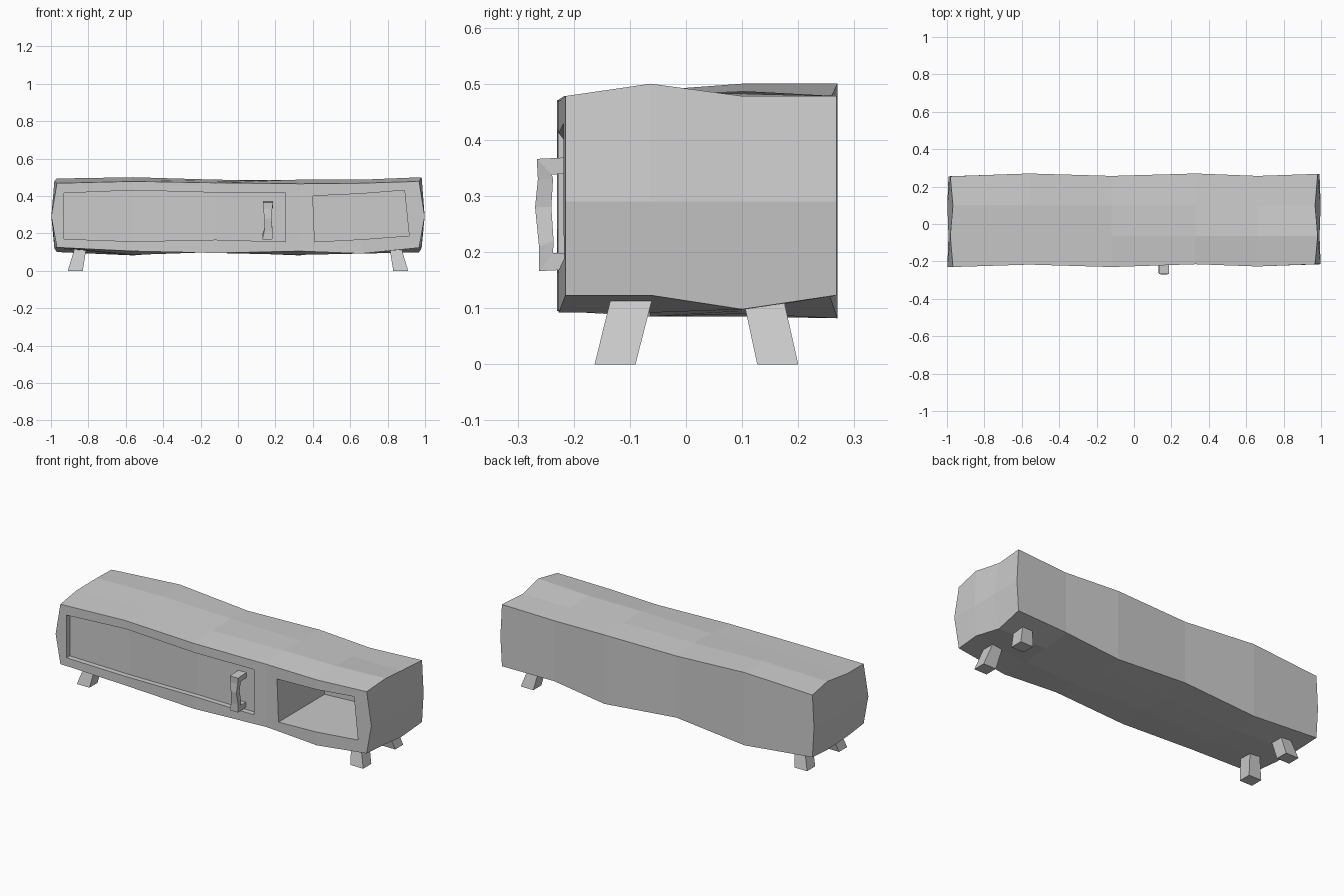
import bpy, bmesh

if "Cube" in bpy.data.objects:
    bpy.data.objects.remove(bpy.data.objects["Cube"])

XS = [-0.975, -0.56, -0.12, 0.33, 0.66, 0.975]
YS = [0, -0.063, 0.10, 0]
FRONT = [-0.23, -0.217, -0.23, -0.215, -0.227, -0.215]
BACK = [0.255, 0.27, 0.257, 0.27, 0.257, 0.268]
# wobbly heights, one row per x station, front to back
TOP = [(.468, .480, .493, .478), (.478, .488, .500, .500), (.470, .479, .487, .472),
       (.465, .487, .482, .478), (.468, .487, .478, .467), (.478, .500, .478, .478)]
LOW = [(.125, .120, .100, .120), (.105, .085, .085, .082), (.095, .100, .100, .118),
       (.105, .085, .090, .082), (.092, .092, .095, .120), (.123, .123, .098, .123)]


def make(name, verts, faces):
    me = bpy.data.meshes.new(name)
    me.from_pydata(verts, [], faces)
    bm = bmesh.new()
    bm.from_mesh(me)
    bmesh.ops.recalc_face_normals(bm, faces=bm.faces)
    bm.to_mesh(me)
    bm.free()
    ob = bpy.data.objects.new(name, me)
    bpy.context.collection.objects.link(ob)
    return ob


def loft(name, rings):
    """Join four-cornered rings into a closed tube."""
    verts = [v for r in rings for v in r]
    faces = [(0, 1, 2, 3), tuple(len(verts) - 4 + c for c in range(4))]
    for r in range(len(rings) - 1):
        for c in range(4):
            d = (c + 1) % 4
            faces.append((4*r + c, 4*r + d, 4*r + 4 + d, 4*r + 4 + c))
    return make(name, verts, faces)


def lerp_front(x):
    for i in range(5):
        if x <= XS[i + 1]:
            t = (x - XS[i]) / (XS[i + 1] - XS[i])
            return FRONT[i] + t * (FRONT[i + 1] - FRONT[i])
    return FRONT[-1]


def box_shell(nx, ny, nz, point):
    """Surface of a gridded box whose corners come from point(i, j, k)."""
    index, verts, faces = {}, [], []

    def vid(p):
        if p not in index:
            index[p] = len(verts)
            verts.append(point(*p))
        return index[p]
    n = (nx, ny, nz)
    for a in range(3):
        b, c = (a + 1) % 3, (a + 2) % 3
        for side in (0, n[a]):
            for u in range(n[b]):
                for v in range(n[c]):
                    f = []
                    for du, dv in ((0, 0), (1, 0), (1, 1), (0, 1)):
                        p = [0, 0, 0]
                        p[a], p[b], p[c] = side, u + du, v + dv
                        f.append(vid(tuple(p)))
                    faces.append(f)
    return verts, faces


def body_point(i, j, k):
    x = XS[i]
    if i in (0, 5):
        s = -1 if i == 0 else 1
        x = s * ((0.998 if j % 2 == 0 else 0.992) if k == 1 else (0.968 if j % 2 == 0 else 0.982))
    y = FRONT[i] if j == 0 else BACK[i] if j == 3 else YS[j]
    return (x, y, (LOW[i][j], 0.29, TOP[i][j])[k])


# Cabinet body
body = make("cabinet_body", *box_shell(5, 3, 2, body_point))


def cut(outline, depth=None, back=None):
    """Carve an opening given (x low, x high, z low, z high) stations."""
    rings = []
    for xl, xh, zl, zh in outline:
        yl = back if back is not None else lerp_front(xl) + depth
        yh = back if back is not None else lerp_front(xh) + depth
        rings.append([(xl, -0.5, zl), (xl, yl, zl), (xh, yh, zh), (xh, -0.5, zh)])
    cutter = loft("cutter", rings)
    cutter.hide_render = True
    mod = body.modifiers.new("opening", 'BOOLEAN')
    mod.operation, mod.solver, mod.object = 'DIFFERENCE', 'EXACT', cutter
    bpy.context.view_layer.objects.active = body
    bpy.ops.object.modifier_apply(modifier=mod.name)
    bpy.data.objects.remove(cutter)


# Shallow door recess and deep open shelf
cut([(-.93, -.93, .17, .415), (-.56, -.56, .157, .43), (-.12, -.12, .166, .418),
     (.255, .255, .155, .415)], depth=0.03)
cut([(.41, .40, .155, .40), (.66, .66, .168, .412), (.915, .89, .187, .43)], back=0.2)

# Door handle, a bent bar with two feet
path = [((-.185, .17), (-.185, .198)), ((-.262, .166), (-.237, .198)),
        ((-.262, .21), (-.236, .22)), ((-.269, .28), (-.240, .28)),
        ((-.264, .33), (-.237, .33)), ((-.266, .366), (-.239, .338)),
        ((-.185, .37), (-.185, .342))]
xr = [(.13, .183), (.13, .183), (.14, .185), (.143, .178), (.133, .183), (.135, .187), (.135, .187)]
loft("door_handle", [[(a, *p), (b, *p), (b, *q), (a, *q)] for (p, q), (a, b) in zip(path, xr)])

# Four splayed legs
for sx, side in ((-1, "left"), (1, "right")):
    for end, (b0, b1, t0, t1) in (("front", (-.163, -.09, -.132, -.058)),
                                  ("back", (.127, .2, .1, .172))):
        rings = []
        for z, x0, x1, y0, y1 in ((0, .83, .91, b0, b1), (.125, .81, .872, t0, t1)):
            rings.append([(sx*x0, y0, z), (sx*x1, y0, z), (sx*x1, y1, z), (sx*x0, y1, z)])
        loft(f"{end}_{side}_leg", rings)
